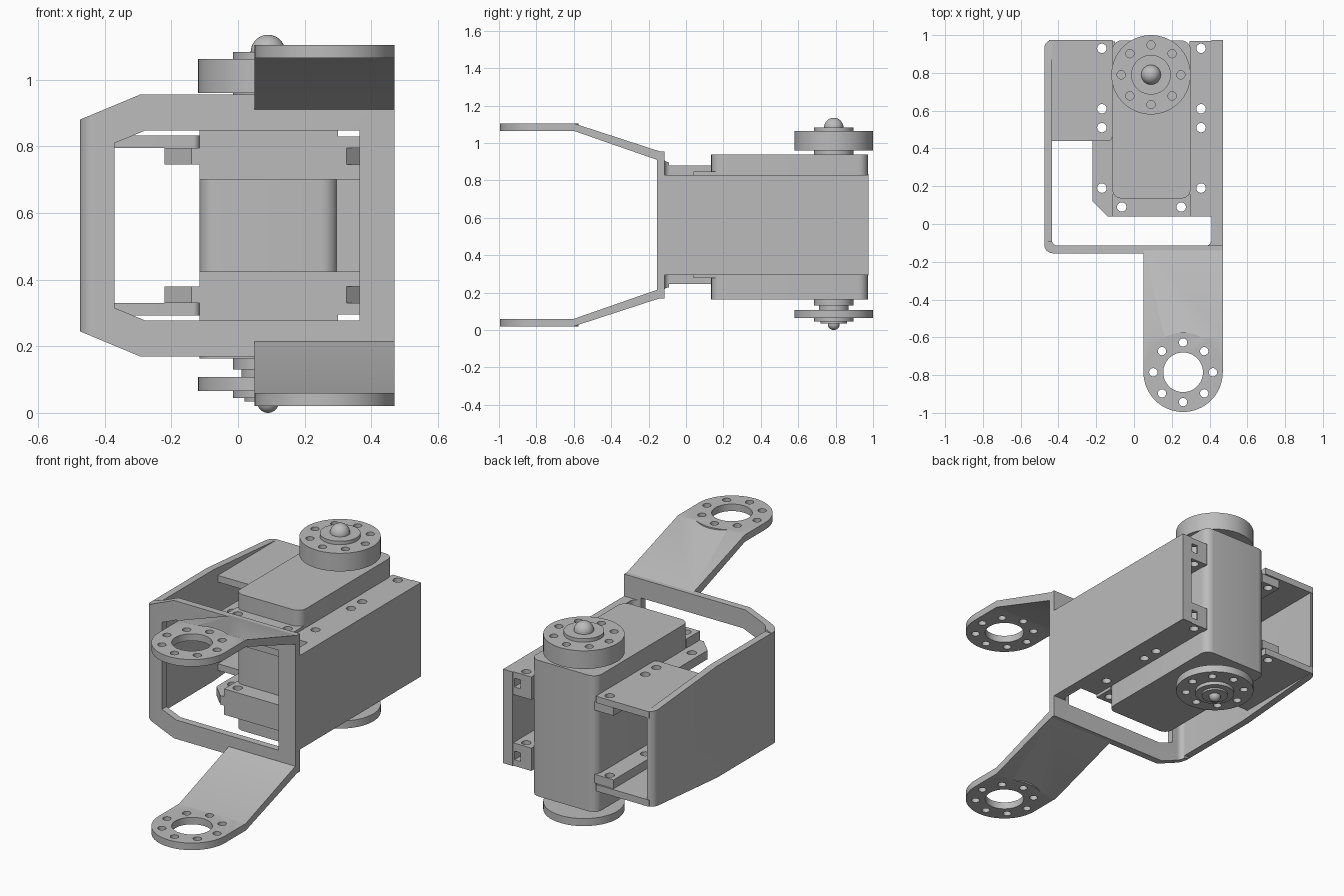
import bpy, bmesh, math
from mathutils import Matrix, Vector

if "Cube" in bpy.data.objects:
    bpy.data.objects.remove(bpy.data.objects["Cube"])

grey = bpy.data.materials.new("plain_grey")
grey.use_nodes = True
grey.diffuse_color = (0.5, 0.5, 0.5, 1)
grey.node_tree.nodes["Principled BSDF"].inputs["Base Color"].default_value = (0.5, 0.5, 0.5, 1)

MID = 0.5625            # height of the mirror plane of the bracket
AXIS = (0.09, 0.79)     # output shaft
PIVOT = (0.26, -0.785)  # arm end


def flip(z):
    return 2 * MID - z


def finish(name, bm):
    bmesh.ops.recalc_face_normals(bm, faces=bm.faces)
    me = bpy.data.meshes.new(name)
    bm.to_mesh(me)
    bm.free()
    me.materials.append(grey)
    ob = bpy.data.objects.new(name, me)
    bpy.context.collection.objects.link(ob)
    return ob


def prism(name, pts, axis, a, b, round_r=0, pick=lambda v: True):
    """Extrude a 2D outline along an axis, rounding the chosen long edges."""
    place = {"X": lambda p, t: (t, p[0], p[1]),
             "Y": lambda p, t: (p[0], t, p[1]),
             "Z": lambda p, t: (p[0], p[1], t)}[axis]
    bm = bmesh.new()
    lo = [bm.verts.new(place(p, a)) for p in pts]
    hi = [bm.verts.new(place(p, b)) for p in pts]
    bm.faces.new(lo)
    bm.faces.new(hi)
    n = len(pts)
    for i in range(n):
        j = (i + 1) % n
        bm.faces.new((lo[i], lo[j], hi[j], hi[i]))
    if round_r:
        edges = [bm.edges.get((u, v)) for u, v in zip(lo, hi) if pick(u.co)]
        bmesh.ops.bevel(bm, geom=edges, offset=round_r, segments=6,
                        profile=0.5, affect="EDGES")
    return finish(name, bm)


def box(name, x, y, z, round_r=0, pick=lambda v: True):
    pts = [(x[0], y[0]), (x[1], y[0]), (x[1], y[1]), (x[0], y[1])]
    return prism(name, pts, "Z", min(z), max(z), round_r, pick)


def rods(name, centres, r, z0, z1, seg=48):
    bm = bmesh.new()
    for x, y in centres:
        bmesh.ops.create_cone(bm, cap_ends=True, segments=seg, radius1=r, radius2=r,
                              depth=abs(z1 - z0),
                              matrix=Matrix.Translation((x, y, (z0 + z1) / 2)))
    return finish(name, bm)


def ring(centre, r):
    return [(centre[0] + r * math.cos(k * math.pi / 4),
             centre[1] + r * math.sin(k * math.pi / 4)) for k in range(8)]


def combine(target, other, op="DIFFERENCE"):
    mod = target.modifiers.new("combine", "BOOLEAN")
    mod.object, mod.operation, mod.solver = other, op, "EXACT"
    deps = bpy.context.evaluated_depsgraph_get()
    me = bpy.data.meshes.new_from_object(target.evaluated_get(deps))
    target.modifiers.clear()
    target.data = me
    bpy.data.objects.remove(other)
    return target


# Bracket shell: front plate with two side walls, open at the back
shell = box("bracket_shell", (-0.475, 0.47), (-0.155, 0.975), (0.17, 0.955),
            0.045, lambda v: v.x < 0)
combine(shell, box("inside", (-0.435, 0.41), (-0.115, 2), (0, 2), 0.03))
outline = [(-0.475, flip(0.88)), (-0.295, 0.17), (0.6, 0.17), (0.6, 0.955),
           (-0.295, 0.955), (-0.475, 0.88)]
combine(shell, prism("outline", outline, "Y", -1, 2), "INTERSECT")
window = [(-0.37, flip(0.81)), (-0.28, 0.278), (0.365, 0.278), (0.365, 0.847),
          (-0.28, 0.847), (-0.37, 0.81)]
combine(shell, prism("window", window, "Y", -0.5, -0.08))
for f in (lambda z: z, flip):
    # low right wall, tapered left wall
    combine(shell, box("trim", (0.2, 1), (-0.115, 2), (f(0.83), f(1.5))))
    taper = [(-0.09, f(0.88)), (0.4, f(0.88)), (0.98, f(0.832)), (1.2, f(0.832)),
             (1.2, f(1.5)), (-0.09, f(1.5))]
    combine(shell, prism("taper", taper, "X", -1, 0.1))

# Forked arms with rounded, drilled ends
for name, f in (("upper_arm", lambda z: z), ("lower_arm", flip)):
    side = [(-0.115, f(0.947)), (-0.155, f(0.91)), (-0.6, f(1.065)),
            (PIVOT[1], f(1.065)), (PIVOT[1], f(1.105)), (-0.6, f(1.105))]
    arm = prism(name, side, "X", 0.05, 0.47)
    combine(arm, rods("end", [PIVOT], 0.21, f(1.065), f(1.105), 64), "UNION")
    combine(arm, rods("bore", [PIVOT], 0.105, f(1), f(1.2)))
    combine(arm, rods("bolts", ring(PIVOT, 0.158), 0.022, f(1), f(1.2), 20))

# Mounting flanges, ears and rails, mirrored top and bottom
screws = [(x, y) for x in (-0.17, 0.355) for y in (0.19, 0.51, 0.61, 0.93)]
front_screws = [(-0.065, 0.09), (0.25, 0.09)]
for tag, f in (("upper", lambda z: z), ("lower", flip)):
    flange = box(tag + "_flange", (-0.45, -0.115), (0.44, 0.975), (f(0.795), f(0.833)),
                 0.02, lambda v: v.x > -0.2 and v.y < 0.5)
    ear_pts = [(-0.22, 0.12), (-0.14, 0.04), (-0.1, 0.04), (-0.1, 0.965), (-0.22, 0.965)]
    ear = prism(tag + "_left_ear", ear_pts, "Z", f(0.745), f(0.795))
    rail = box(tag + "_right_rail", (0.295, 0.42), (0.04, 0.97), (f(0.70), f(0.83)))
    # square channel and chamfered ear mouth in the rail
    combine(rail, box("channel", (0.362, 0.402), (0.13, 2), (f(0.745), f(0.795))))
    mouth = [(0.325, 0), (0.325, 0.04), (0.40, 0.12), (0.5, 0.12), (0.5, 0)]
    combine(rail, prism("mouth", mouth, "Z", f(0.745), f(0.795)))
    block = box(tag + "_front_block", (-0.115, 0.30), (0.04, 0.16), (f(0.70), f(0.847)))
    for part, spots in ((flange, [s for s in screws if s[0] < 0 and s[1] > 0.45]),
                        (ear, [s for s in screws if s[0] < 0]),
                        (rail, [s for s in screws if s[0] > 0]),
                        (block, front_screws)):
        combine(part, rods("screws", spots, 0.025, 0, 2, 20))

# Web that closes the right side between the rails
box("right_web", (0.295, 0.42), (0.06, 0.10), (0.42, 0.71))

# Motor body
box("motor_body", (-0.115, 0.30), (0.135, 0.972), (0.163, 0.938), 0.05)

# Output horns: stacked discs, drilled face and domed screw
top_horn = rods("top_horn", [AXIS], 0.21, 0.96, 1.063, 64)
combine(top_horn, rods("bolts", ring(AXIS, 0.158), 0.022, 1.02, 1.2, 20))
low_horn = rods("bottom_horn", [AXIS], 0.21, 0.065, 0.108, 64)
combine(low_horn, rods("bolts", ring(AXIS, 0.158), 0.022, -0.1, 0.09, 20))
for name, r, z0, z1 in (("top_collar", 0.105, 0.93, 0.965),
                        ("top_hub", 0.105, 1.055, 1.083),
                        ("bottom_collar", 0.105, 0.13, 0.17),
                        ("bottom_neck", 0.08, 0.10, 0.135),
                        ("bottom_hub", 0.105, 0.045, 0.07),
                        ("bottom_cap", 0.07, 0.034, 0.05)):
    rods(name, [AXIS], r, z0, z1)
for name, r, z in (("top_screw", 0.052, 1.083), ("bottom_screw", 0.032, 0.032)):
    bm = bmesh.new()
    bmesh.ops.create_uvsphere(bm, u_segments=32, v_segments=16, radius=r,
                              matrix=Matrix.Translation(Vector((*AXIS, z))))
    finish(name, bm)

# Smooth curved faces, keep corners sharp
bpy.ops.object.select_all(action="DESELECT")
for ob in bpy.context.collection.objects:
    if ob.type == "MESH" and ob.data.materials and ob.data.materials[0] == grey:
        ob.select_set(True)
        bpy.context.view_layer.objects.active = ob
bpy.ops.object.shade_smooth_by_angle(angle=math.radians(30))
